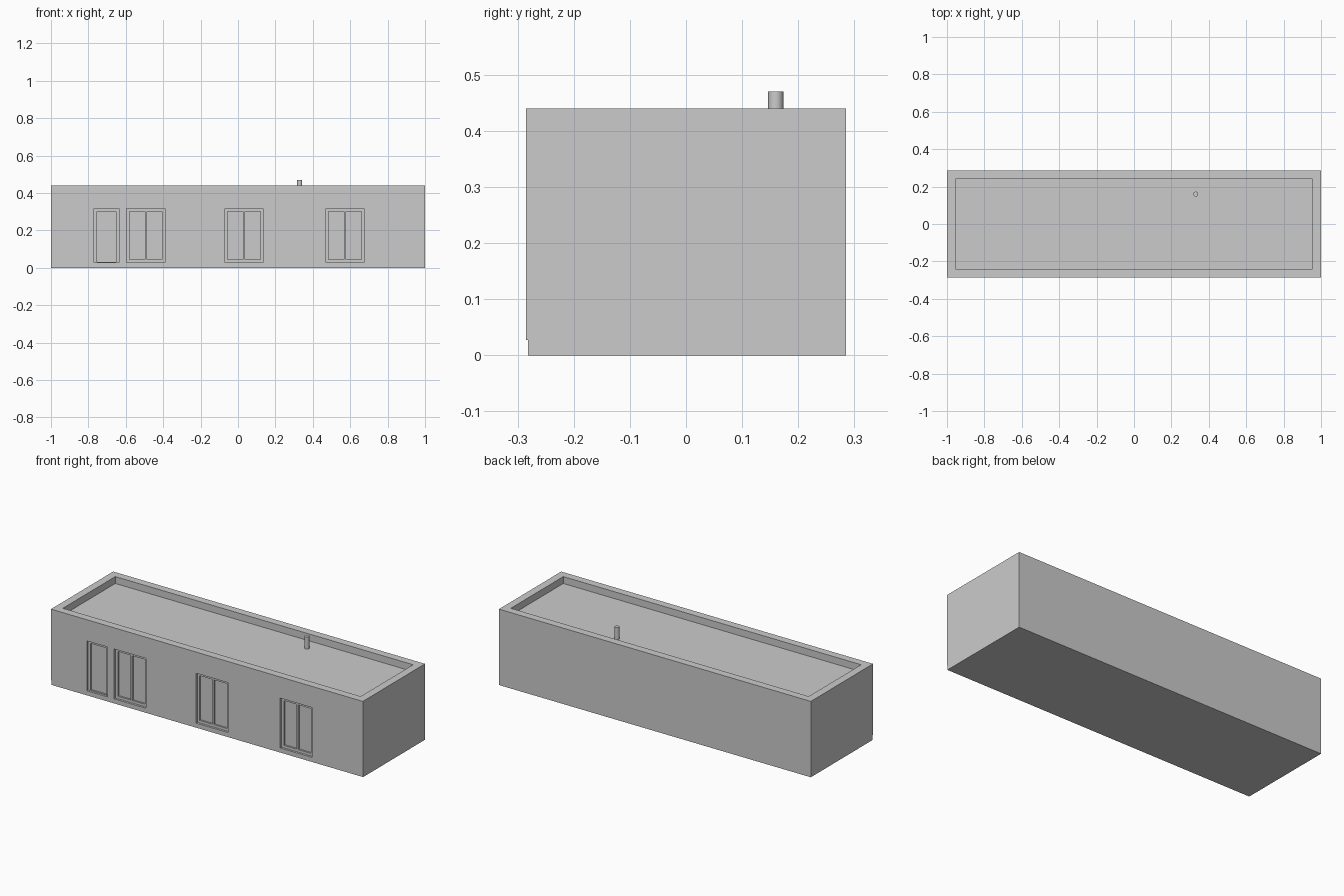
import bpy, bmesh

if "Cube" in bpy.data.objects:
    bpy.data.objects.remove(bpy.data.objects["Cube"])

H, SILL, HEAD = 0.44, 0.027, 0.317
FRONT = -0.285


def box(name, x, y, z):
    bm = bmesh.new()
    bmesh.ops.create_cube(bm, size=1)
    for v in bm.verts:
        v.co = [(a[0] + a[1]) / 2 + c * (a[1] - a[0]) for a, c in zip((x, y, z), v.co)]
    me = bpy.data.meshes.new(name)
    bm.to_mesh(me)
    bm.free()
    ob = bpy.data.objects.new(name, me)
    bpy.context.collection.objects.link(ob)
    return ob


def cut(target, cutter):
    mod = target.modifiers.new("cut", 'BOOLEAN')
    mod.operation, mod.solver, mod.object = 'DIFFERENCE', 'EXACT', cutter
    bpy.context.view_layer.objects.active = target
    bpy.ops.object.modifier_apply(modifier=mod.name)
    bpy.data.objects.remove(cutter)


# Building shell: side profile with a slight set-back plinth, extruded along x
profile = [(-0.282, 0), (0.285, 0), (0.285, H), (FRONT, H), (FRONT, SILL), (-0.282, SILL)]
bm = bmesh.new()
face = bm.faces.new([bm.verts.new((-1, y, z)) for y, z in profile])
ext = bmesh.ops.extrude_face_region(bm, geom=[face])
for g in ext["geom"]:
    if isinstance(g, bmesh.types.BMVert):
        g.co.x = 1
bmesh.ops.recalc_face_normals(bm, faces=bm.faces)
me = bpy.data.meshes.new("building_shell")
bm.to_mesh(me)
bm.free()
shell = bpy.data.objects.new("building_shell", me)
bpy.context.collection.objects.link(shell)

# Sunken flat roof inside the parapet
cut(shell, box("roof_cutter", (-0.955, 0.955), (-0.24, 0.24), (0.40, 0.6)))


# Openings: recess in the wall, frame set back, then deeper panes
def opening(name, x0, x1, panes, bottom):
    cut(shell, box("recess_cutter", (x0, x1), (-0.4, FRONT + 0.025), (SILL + 0.001, HEAD)))
    frame = box(name + "_frame", (x0, x1), (FRONT + 0.012, FRONT + 0.025), (SILL + 0.001, HEAD))
    border, mullion = 0.015, 0.010
    width = (x1 - x0 - 2 * border - (panes - 1) * mullion) / panes
    for i in range(panes):
        px = x0 + border + i * (width + mullion)
        cut(frame, box("pane_cutter", (px, px + width), (-0.4, FRONT + 0.022),
                       (SILL + bottom, HEAD - border)))


opening("door", -0.77, -0.637, 1, 0.004)
for i, x in enumerate((-0.595, -0.07, 0.47)):
    opening(f"window_{i + 1}", x, x + 0.205, 2, 0.016)

# Roof vent pipe
bpy.ops.mesh.primitive_cylinder_add(vertices=24, radius=0.0135, depth=0.07, location=(0.33, 0.16, 0.435))
bpy.context.object.name = "vent_pipe"
bpy.ops.object.shade_smooth_by_angle()
